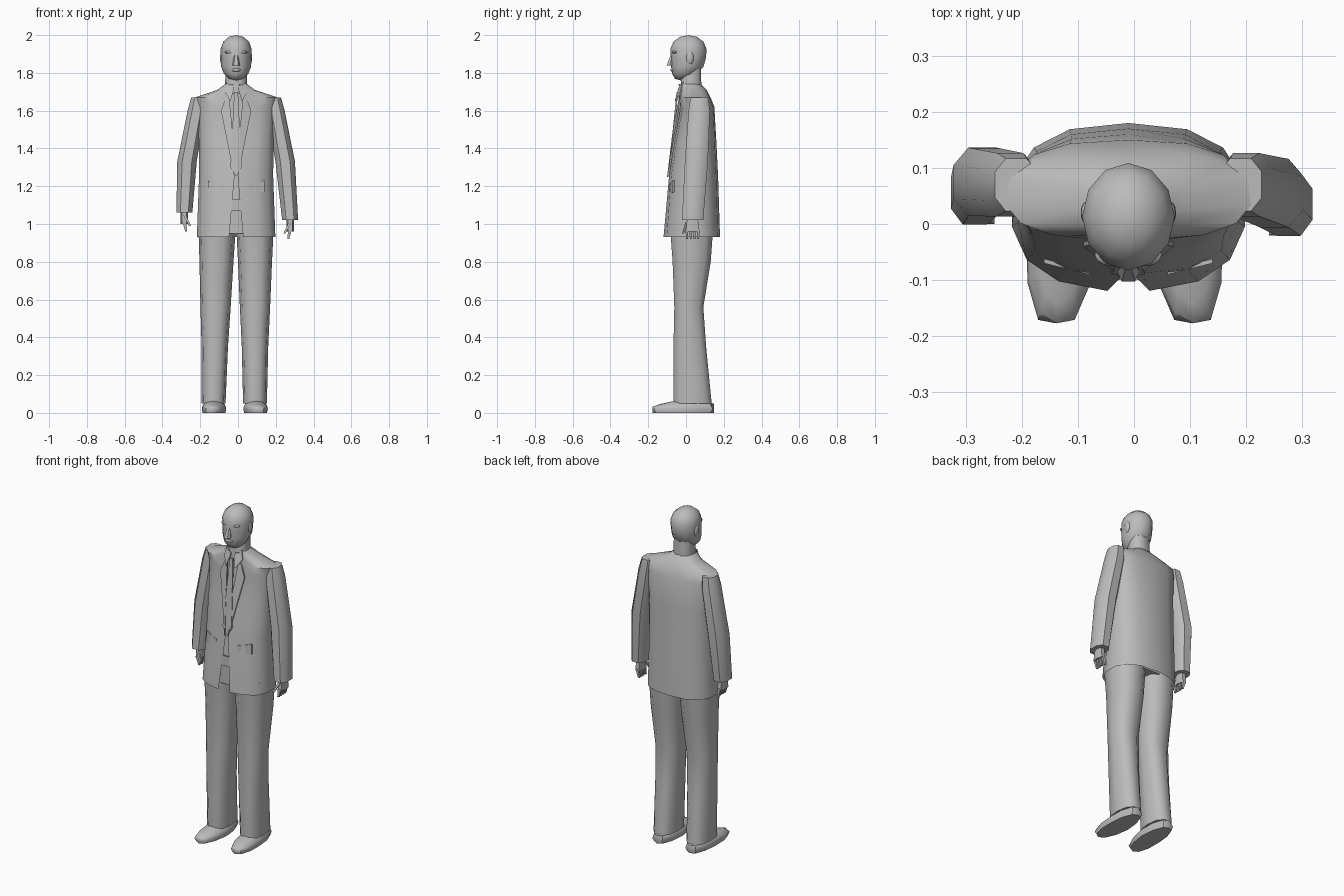
import bpy
import bmesh
import math
from mathutils import Vector

MIDDLE = -0.01          # the body stands slightly off the centre line
SIDES = {"right": -1, "left": 1}

default_cube = bpy.data.objects.get("Cube")
if default_cube:
    bpy.data.objects.remove(default_cube, do_unlink=True)

grey = bpy.data.materials.new("plain_grey")
grey.use_nodes = True
grey_colour = (0.5, 0.5, 0.5, 1)
grey.diffuse_color = grey_colour
grey.node_tree.nodes["Principled BSDF"].inputs["Base Color"].default_value = grey_colour


def finish(name, bm):
    bmesh.ops.recalc_face_normals(bm, faces=bm.faces)
    mesh = bpy.data.meshes.new(name)
    bm.to_mesh(mesh)
    bm.free()
    mesh.materials.append(grey)
    part = bpy.data.objects.new(name, mesh)
    bpy.context.collection.objects.link(part)
    bpy.ops.object.select_all(action='DESELECT')
    part.select_set(True)
    bpy.context.view_layer.objects.active = part
    bpy.ops.object.shade_smooth_by_angle(angle=math.radians(45))


def skin(bm, rings, closed=True):
    """Join rings of points with faces; closed rings also get end caps."""
    rows = [[bm.verts.new(point) for point in ring] for ring in rings]
    count = len(rows[0])
    for lower, upper in zip(rows, rows[1:]):
        for i in range(count if closed else count - 1):
            j = (i + 1) % count
            bm.faces.new((lower[i], lower[j], upper[j], upper[i]))
    if closed:
        bm.faces.new(rows[0])
        bm.faces.new(rows[-1])


def signed_power(value, power):
    return math.copysign(abs(value) ** power, value)


def oval(z, x, y, width, depth, count, gap=None):
    """Squarish ring of half width and half depth; a gap leaves the front open."""
    points = []
    for i in range(count):
        if gap is None:
            turn = math.tau * (i + 0.5) / count
        else:
            turn = gap + (math.tau - 2 * gap) * i / (count - 1)
        points.append(Vector((x + width * signed_power(math.sin(turn), 0.8),
                              y - depth * signed_power(math.cos(turn), 0.8), z)))
    return points


def loft(name, sections, count=8):
    bm = bmesh.new()
    skin(bm, [oval(*section, count) for section in sections])
    finish(name, bm)


def ball(name, centre, radii, shape=None):
    """Low-poly ellipsoid; shape may adjust each unit-sphere vertex first."""
    bm = bmesh.new()
    bmesh.ops.create_uvsphere(bm, u_segments=12, v_segments=8, radius=1)
    for vert in bm.verts:
        if shape:
            shape(vert.co)
        vert.co = [c + r * v for c, r, v in zip(centre, radii, vert.co)]
    finish(name, bm)


def plate(name, corners, side=1):
    """Thin cloth panel, mirrored by side and thickened backwards."""
    front = [Vector((MIDDLE + side * x, y, z)) for x, y, z in corners]
    bm = bmesh.new()
    skin(bm, [front, [point + Vector((0, 0.008, 0)) for point in front]])
    finish(name, bm)


# Jacket: the front gap is narrowest at the button and widens both ways
BUTTON = 1.25
bm = bmesh.new()
jacket_rings = []
for z, y, width, depth in ((1.74, 0.02, 0.06, 0.06), (1.71, 0.04, 0.1, 0.07),
                           (1.67, 0.05, 0.22, 0.08), (1.62, 0.06, 0.21, 0.09),
                           (1.45, 0.05, 0.2, 0.11), (BUTTON, 0.04, 0.2, 0.13),
                           (0.93, 0.03, 0.21, 0.15)):
    gap = 0.02 + 0.3 * abs(z - BUTTON)
    jacket_rings.append(oval(z, MIDDLE, y, width, depth, count=15, gap=gap))
skin(bm, jacket_rings, closed=False)
finish("jacket", bm)

# Shirt, trouser top and belt inside the jacket
loft("shirt", [(1.1, MIDDLE, 0.04, 0.18, 0.12), (1.45, MIDDLE, 0.05, 0.18, 0.1),
               (1.65, MIDDLE, 0.05, 0.17, 0.07), (1.73, MIDDLE, 0.02, 0.05, 0.05)], count=12)
loft("trouser_top", [(z, MIDDLE, 0.03, 0.17, 0.11) for z in (0.95, 1.1)], count=12)
loft("belt", [(z, MIDDLE, 0.03, 0.18, 0.12) for z in (1.08, 1.12)], count=12)
plate("belt_buckle", [(x, -0.1, z) for x, z in
                      ((-0.03, 1.07), (0.03, 1.07), (0.03, 1.13), (-0.03, 1.13))])
plate("tie", [(-0.01, -0.05, 1.7), (0.01, -0.05, 1.7), (0.03, -0.09, 1.3),
              (0, -0.09, BUTTON), (-0.03, -0.09, 1.3)])

for label, side in SIDES.items():
    # Jacket front details
    plate(label + "_lapel", [(0.04, -0.03, 1.71), (0.08, -0.04, 1.6),
                             (0.01, -0.1, BUTTON), (0.02, -0.07, 1.5)], side)
    plate(label + "_collar_point", [(0.05, -0.02, 1.75), (0.01, -0.04, 1.72),
                                    (0.03, -0.06, 1.65), (0.06, -0.03, 1.7)], side)
    plate(label + "_pocket_flap", [(0.07, -0.09, 1.21), (0.15, -0.07, 1.23),
                                   (0.15, -0.07, 1.17), (0.07, -0.09, 1.15)], side)

    # Sleeve: the left arm hangs a little lower and further forward
    cuff = 1.04 - 0.02 * side
    reach = 0.045 - 0.01 * side
    wrist = 0.28 + 0.006 * side
    loft(label + "_sleeve", [(z, MIDDLE + side * x, y, width, depth) for z, x, y, width, depth in
                             ((1.67, 0.2, 0.07, 0.04, 0.05), (1.6, 0.21, 0.07, 0.05, 0.06),
                              (1.33, 0.26, reach + 0.02, 0.055, 0.065),
                              (cuff, wrist, reach, 0.045, 0.06))])

    # Hand: palm, four fingers and a thumb
    palm = MIDDLE + side * wrist
    bm = bmesh.new()
    skin(bm, [oval(cuff + 0.02, palm, reach, 0.02, 0.03, 6),
              oval(cuff - 0.06, palm, reach, 0.02, 0.04, 6)])
    for finger in range(4):
        y = reach - 0.03 + 0.02 * finger
        skin(bm, [oval(cuff - 0.05, palm, y, 0.013, 0.01, 4),
                  oval(cuff - 0.1, palm - side * 0.01, y, 0.007, 0.006, 4)])
    thumb = palm - side * 0.03
    skin(bm, [oval(cuff - 0.01, palm, reach - 0.03, 0.01, 0.01, 4),
              oval(cuff - 0.07, thumb, reach - 0.05, 0.007, 0.007, 4)])
    finish(label + "_hand", bm)

    # Trouser leg: nearly straight, creased in at the knee, feet shifted right
    leg_sections = []
    for z, y, width, depth in ((1, 0.03, 0.1, 0.12), (0.8, 0.03, 0.09, 0.105), (0.56, 0.015, 0.08, 0.08),
                               (0.35, 0.02, 0.07, 0.09), (0.05, 0.035, 0.063, 0.105)):
        splay = 0.11 - 0.01 * z
        lean = 0.01 * (1 - z)
        leg_sections.append((z, MIDDLE - lean + side * splay, y, width, depth))
    loft(label + "_trouser_leg", leg_sections, count=10)

    # Shoe: flat sole, blunt ends, toe lower than heel
    def shoe_shape(co):
        co.y = max(-0.9, min(0.9, co.y))
        co.z *= 0.7 + 0.3 * co.y
        if co.z < 0:
            co.z = -0.3
        if co.y < 0:
            co.x -= side * 0.2 * co.y
    ball(label + "_shoe", (MIDDLE - 0.007 + side * 0.11, -0.015, 0.021), (0.065, 0.18, 0.07), shoe_shape)

    # Ear and brow
    ball(label + "_ear", (MIDDLE + side * 0.075, 0.02, 1.88), (0.01, 0.02, 0.035))
    ball(label + "_brow", (MIDDLE + side * 0.03, -0.055, 1.91), (0.03, 0.02, 0.01))


# Head: fuller crown, and a lower half drawn forward into the jaw
def head_shape(co):
    if co.z < 0:
        co.y -= 0.45 * co.z ** 2
        co.x *= 1 - 0.2 * co.z
    else:
        co.x *= 1 + 0.3 * co.z
        co.y *= 1 + 0.3 * co.z


ball("head", (MIDDLE, 0.013, 1.88), (0.08, 0.093, 0.12), head_shape)
ball("lips", (MIDDLE, -0.065, 1.815), (0.025, 0.018, 0.01))
loft("nose", [(1.84, MIDDLE, -0.085, 0.02, 0.02), (1.9, MIDDLE, -0.07, 0.01, 0.01)], count=6)
loft("neck", [(1.69, MIDDLE, 0.025, 0.06, 0.06), (1.84, MIDDLE, 0.03, 0.055, 0.05)], count=10)
